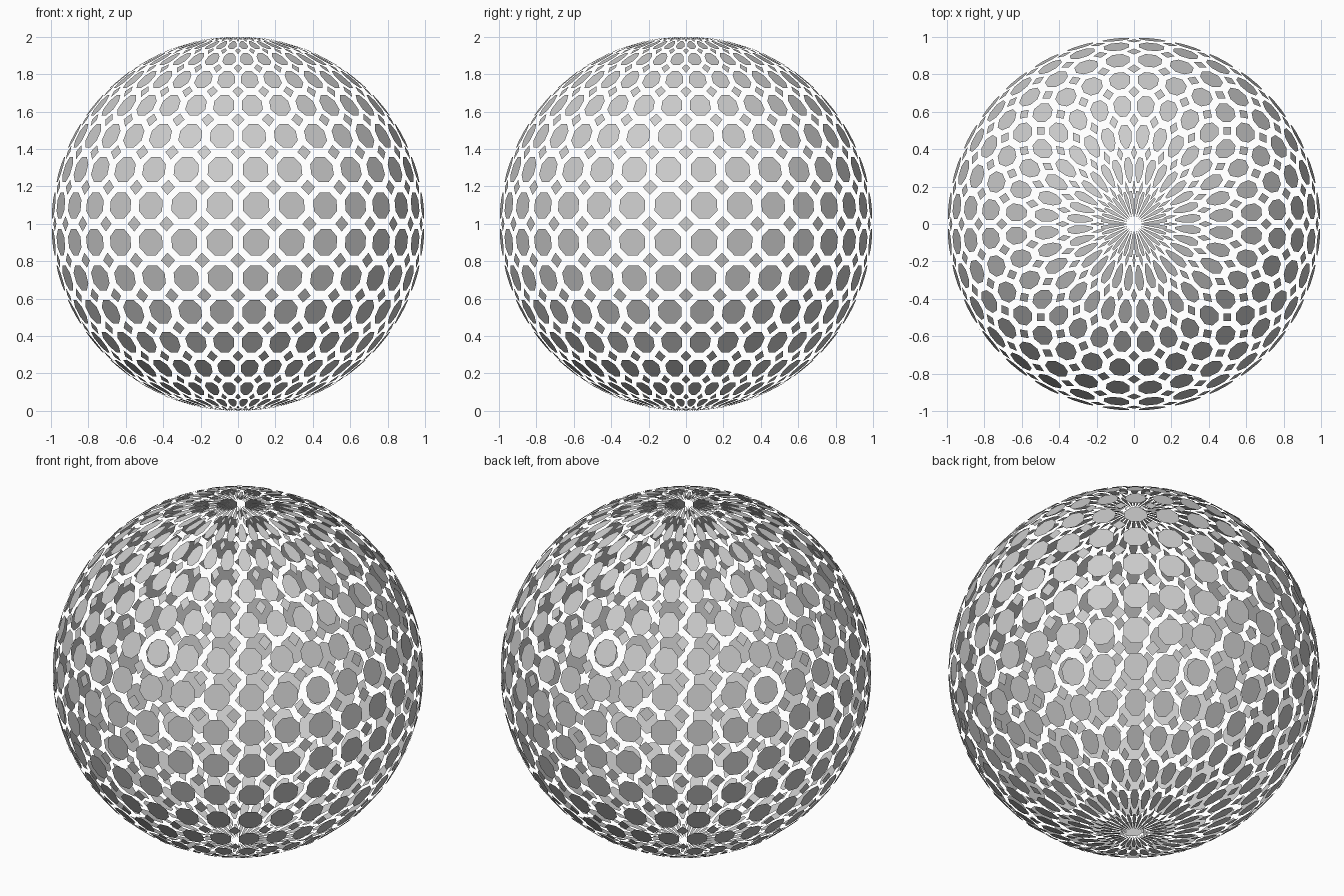
import bpy, bmesh
from math import sin, cos, pi
from mathutils import Vector

if "Cube" in bpy.data.objects:
    bpy.data.objects.remove(bpy.data.objects["Cube"])

SEGS, RINGS = 32, 16
CUT = 0.293      # corner cut as a share of each edge
SHRINK = 0.72    # every panel is scaled about its own centre
RADIUS = 1.004


def grid_point(i, j):
    """Point of a latitude/longitude sphere; j = 0 is the bottom pole."""
    lat, lon = pi * j / RINGS - pi / 2, 2 * pi * i / SEGS
    return Vector((cos(lat) * cos(lon), cos(lat) * sin(lon), sin(lat))) * RADIUS


def add_panel(bm, pts):
    centre = sum(pts, Vector()) / len(pts)
    bm.faces.new([bm.verts.new(centre + (p - centre) * SHRINK) for p in pts])


def finish(bm, name):
    mesh = bpy.data.meshes.new(name)
    bm.to_mesh(mesh)
    bm.free()
    obj = bpy.data.objects.new(name, mesh)
    obj.location.z = 1
    bpy.context.collection.objects.link(obj)


# Large panels: sphere cells with their corners cut off (pole tips stay sharp)
bm = bmesh.new()
for j in range(RINGS):
    for i in range(SEGS):
        cell = [(i, j), (i + 1, j), (i + 1, j + 1), (i, j + 1)]
        if j == 0:
            cell.pop(1)
        elif j == RINGS - 1:
            cell.pop(2)
        pts = []
        for k, (a, b) in enumerate(cell):
            p = grid_point(a, b)
            if b in (0, RINGS):
                pts.append(p)
                continue
            for q in (cell[k - 1], cell[(k + 1) % len(cell)]):
                pts.append(p.lerp(grid_point(*q), CUT))
        add_panel(bm, pts)
finish(bm, "octagon_panels")

# Small panels: one diamond on every sphere grid crossing
bm = bmesh.new()
for j in range(1, RINGS):
    for i in range(SEGS):
        p = grid_point(i, j)
        add_panel(bm, [p.lerp(grid_point(i + di, j + dj), CUT)
                       for di, dj in ((1, 0), (0, 1), (-1, 0), (0, -1))])
finish(bm, "diamond_panels")
